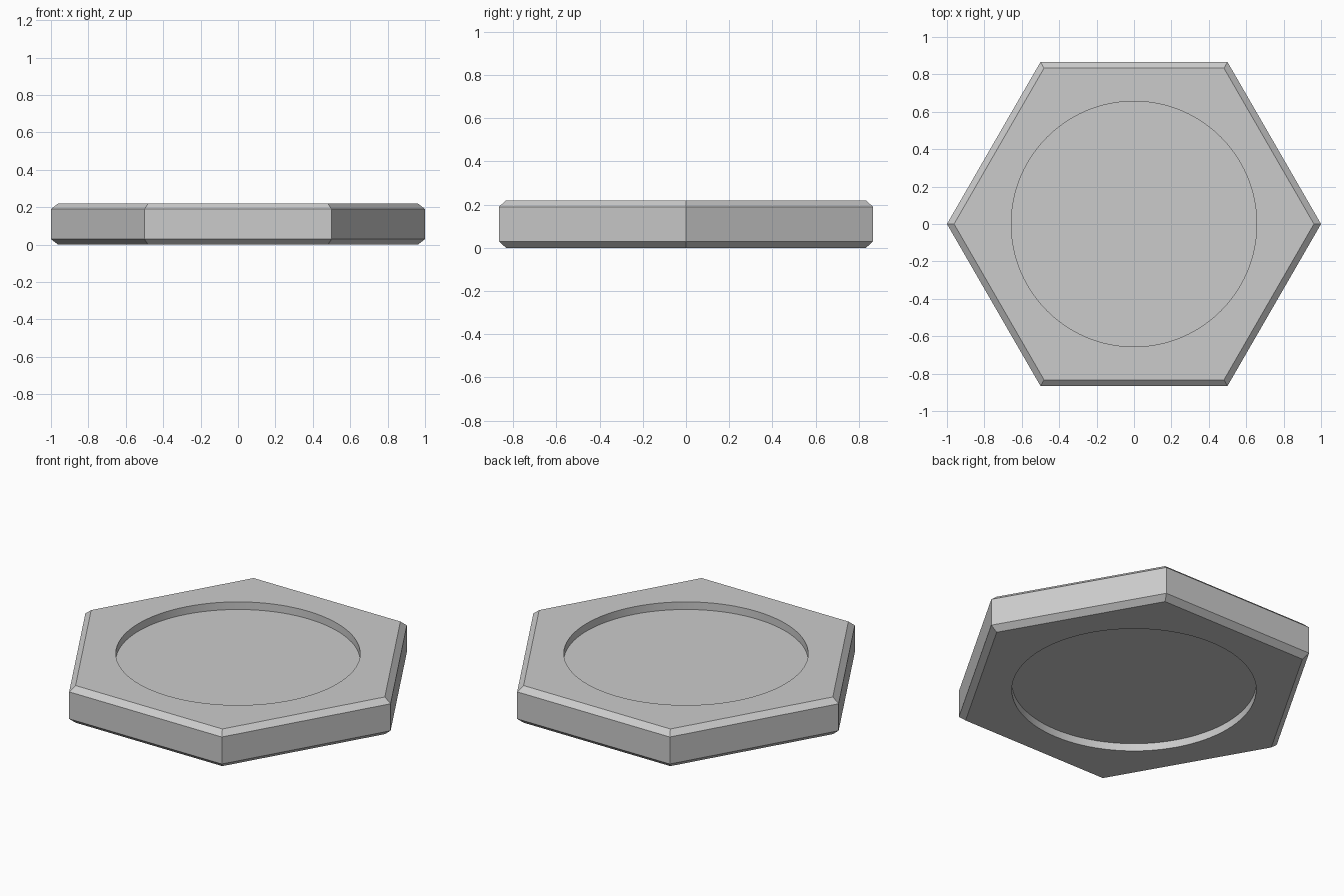
import bpy
import bmesh
from math import cos, sin, tau, radians

cube = bpy.data.objects.get("Cube")
if cube:
    bpy.data.objects.remove(cube, do_unlink=True)

HEIGHT = 0.22
BEVEL = 0.03
RECESS = 0.045
INNER = 0.962
DISH = 0.656
SIDES = 6
SEGMENTS = 96

grey = bpy.data.materials.new("plain grey")
grey.use_nodes = True
colour = (0.6, 0.6, 0.6, 1)
grey.diffuse_color = colour
grey.node_tree.nodes["Principled BSDF"].inputs["Base Color"].default_value = colour

bm = bmesh.new()


def ring(count, radius, z):
    """Closed loop of vertices around the z axis."""
    return [bm.verts.new((radius * cos(tau * i / count), radius * sin(tau * i / count), z))
            for i in range(count)]


def wall(low, high):
    """Quads joining two rings of equal count."""
    n = len(low)
    for i in range(n):
        j = (i + 1) % n
        bm.faces.new((low[i], low[j], high[j], high[i]))


def loop_edges(verts):
    return [bm.edges.get((verts[i - 1], verts[i])) for i in range(len(verts))]


# Hexagonal body with chamfered top and bottom edges
levels = ((INNER, 0), (1, BEVEL), (1, HEIGHT - BEVEL), (INNER, HEIGHT))
hexes = [ring(SIDES, r, z) for r, z in levels]
for low, high in zip(hexes, hexes[1:]):
    wall(low, high)

# Round shallow recess in each flat side
for outline, rim_z, floor_z in ((hexes[0], 0, RECESS), (hexes[-1], HEIGHT, HEIGHT - RECESS)):
    rim = ring(SEGMENTS, DISH, rim_z)
    floor = ring(SEGMENTS, DISH, floor_z)
    wall(rim, floor)
    bm.faces.new(floor)
    bmesh.ops.triangle_fill(bm, use_beauty=True, use_dissolve=False,
                            edges=loop_edges(outline) + loop_edges(rim))

bmesh.ops.recalc_face_normals(bm, faces=bm.faces)
mesh = bpy.data.meshes.new("hexagonal_base")
bm.to_mesh(mesh)
bm.free()
mesh.materials.append(grey)

base = bpy.data.objects.new("hexagonal_base", mesh)
bpy.context.collection.objects.link(base)
bpy.context.view_layer.objects.active = base
base.select_set(True)
bpy.ops.object.shade_smooth_by_angle(angle=radians(30))
